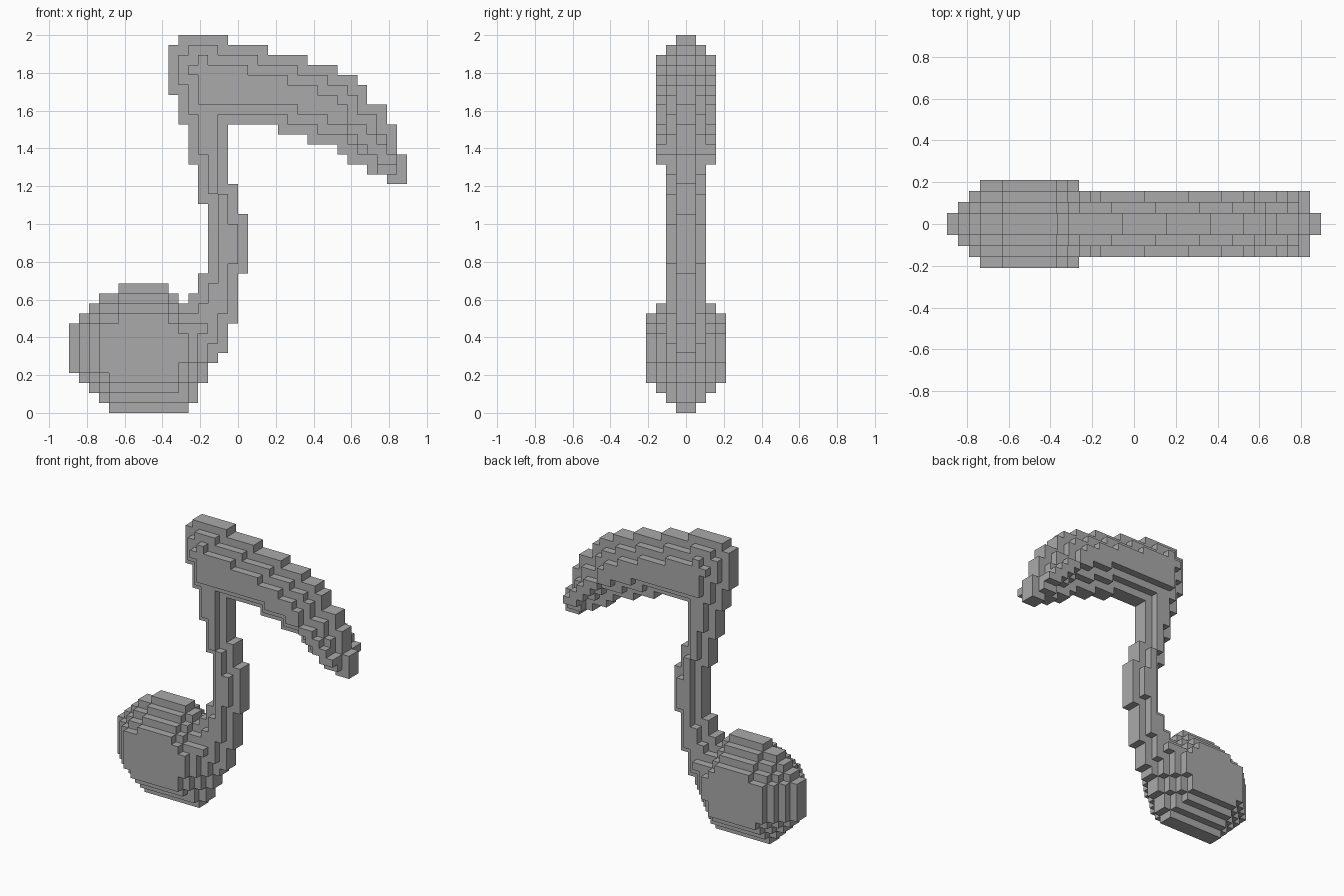
import bpy
import bmesh
from mathutils import Vector

if "Cube" in bpy.data.objects:
    bpy.data.objects.remove(bpy.data.objects["Cube"], do_unlink=True)

CELL = 2 / 38          # edge of one block
WIDTH = 34             # blocks across

grey = bpy.data.materials.new("grey")
grey.use_nodes = True
colour = (0.4, 0.4, 0.4, 1)
grey.diffuse_color = colour
grey.node_tree.nodes["Principled BSDF"].inputs["Base Color"].default_value = colour

# Stepped profiles, bottom to top: (rows, first column, end column)
HEAD = [(1, 4, 12), (1, 3, 13), (1, 2, 13), (1, 1, 14), (1, 0, 14),
        (4, 0, 15), (1, 1, 14), (1, 2, 13), (1, 3, 11), (1, 5, 10)]
STEM = [(1, 11, 15), (3, 11, 16), (2, 11, 17), (1, 12, 17), (2, 13, 17),
        (6, 14, 18), (1, 14, 17), (2, 13, 17), (2, 13, 16), (4, 12, 16)]
FLAG = [(1, 32, 34), (1, 30, 34), (1, 28, 34), (1, 27, 33), (1, 24, 33),
        (1, 21, 33), (2, 11, 32), (1, 11, 30), (1, 10, 30), (1, 10, 29),
        (1, 10, 27), (1, 10, 24), (1, 10, 20), (1, 11, 16)]

PLUS = [(0, 0), (1, 0), (-1, 0), (0, 1), (0, -1)]
SQUARE = [(a, b) for a in (-1, 0, 1) for b in (-1, 0, 1)]


def fill(runs, row):
    """Set of (column, row) blocks covered by a stepped profile."""
    cells = set()
    for count, first, end in runs:
        for r in range(row, row + count):
            cells |= {(c, r) for c in range(first, end)}
        row += count
    return cells


def erode(cells, shape):
    return {(c, r) for c, r in cells
            if all((c + a, r + b) in cells for a, b in shape)}


def layers(cells, shape, count):
    """Rounded relief: every layer outward is one block smaller all round."""
    result = [cells]
    while len(result) < count:
        result.append(erode(result[-1], shape))
    return result


head = layers(fill(HEAD, 0), PLUS, 4)
stem_cells, flag_cells = fill(STEM, 5), fill(FLAG, 23)
arm = layers(stem_cells | flag_cells, SQUARE, 3)

# Thick diagonal ridge that carries the flag's depth out to its tip
for i in range(4):
    ridge = {(28 + i + k, 28 - i) for k in range(2)}
    arm[1] |= ridge
    arm[2] |= ridge
arm[1] |= {(31, 24), (32, 24)}

# Assign each block, mirrored front to back, to one part
owner = {}
for name, stack in (("arm", arm), ("head", head)):
    for depth, cells in enumerate(stack):
        for c, r in cells:
            part = name
            if name == "arm":
                part = "flag" if (c, r) in flag_cells else "stem"
            for y in (depth, -1 - depth):
                owner[(c, y, r)] = part


def build(part):
    """Mesh the exposed block faces of one part."""
    bm = bmesh.new()
    for cell, name in owner.items():
        if name != part:
            continue
        centre = Vector(cell) + Vector((0.5 - WIDTH / 2, 0.5, 0.5))
        for axis in range(3):
            for sign in (-1, 1):
                step = Vector((0, 0, 0))
                step[axis] = sign
                if tuple(int(a + b) for a, b in zip(cell, step)) in owner:
                    continue
                u, v = Vector((0, 0, 0)), Vector((0, 0, 0))
                u[(axis + 1) % 3] = 0.5
                v[(axis + 2) % 3] = 0.5 * sign
                mid = centre + step / 2
                corners = (mid - u - v, mid + u - v, mid + u + v, mid - u + v)
                bm.faces.new([bm.verts.new(p * CELL) for p in corners])
    bmesh.ops.remove_doubles(bm, verts=bm.verts, dist=CELL / 100)
    bmesh.ops.dissolve_limit(bm, angle_limit=0.01, verts=bm.verts, edges=bm.edges)
    mesh = bpy.data.meshes.new(part)
    bm.to_mesh(mesh)
    bm.free()
    mesh.materials.append(grey)
    bpy.context.collection.objects.link(bpy.data.objects.new(part, mesh))


for part in ("head", "stem", "flag"):
    build(part)
